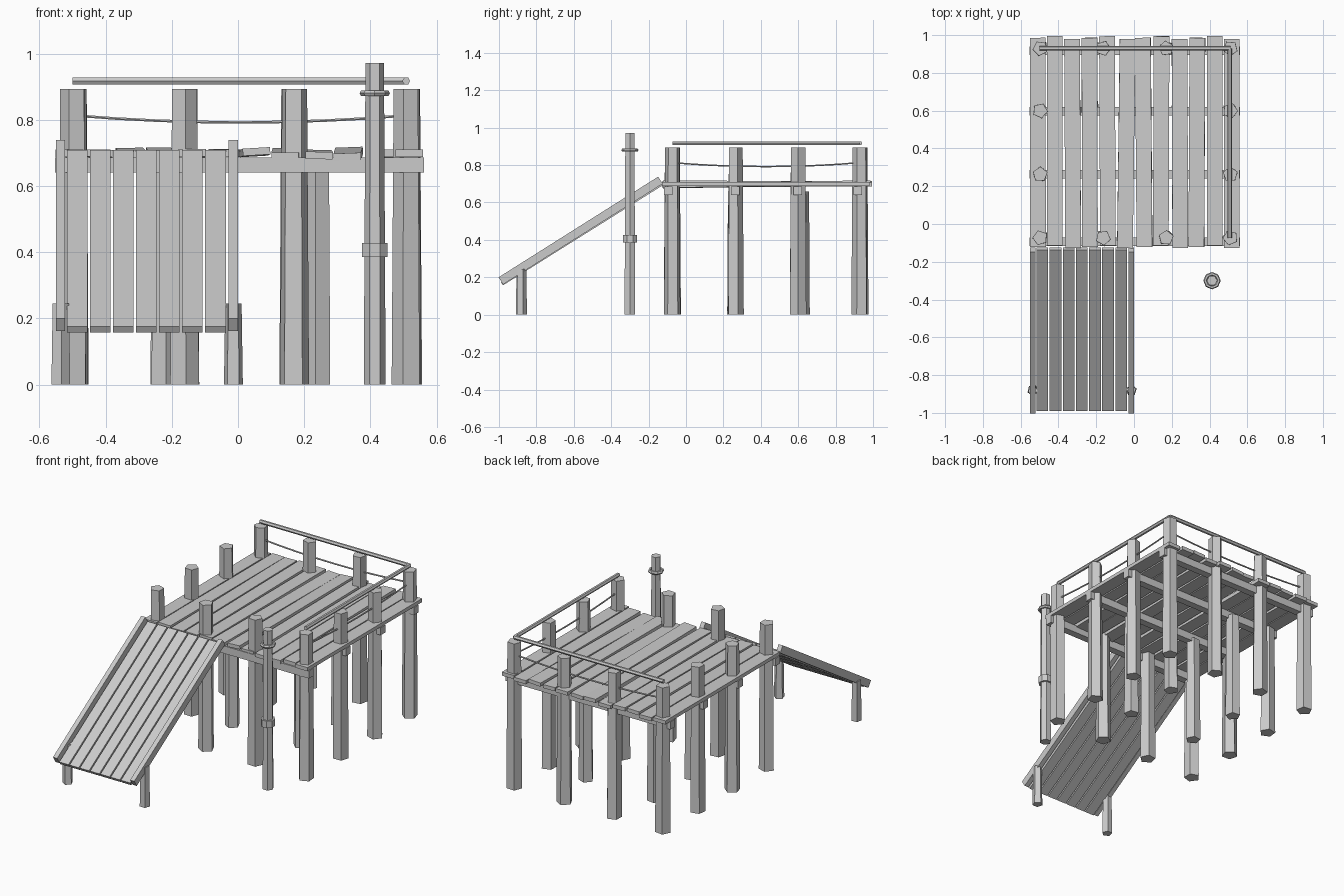
import bpy, math
from mathutils import Vector

if "Cube" in bpy.data.objects:
    bpy.data.objects.remove(bpy.data.objects["Cube"])


def finish(ob, name):
    ob.name = ob.data.name = name
    return ob


def post(name, x, y, top, r0, r1, sides=5, rot=0.0, bottom=0.0):
    bpy.ops.mesh.primitive_cone_add(vertices=sides, radius1=r0, radius2=r1, depth=top - bottom,
                                    location=(x, y, (top + bottom) / 2), rotation=(0, 0, rot))
    return finish(bpy.context.object, name)


def plank(name, a, b, width, thick, roll=0.0):
    """Box running from a to b (centre line); width is sideways."""
    a, b = Vector(a), Vector(b)
    d = b - a
    pitch = math.atan2(d.z, math.hypot(d.x, d.y))
    yaw = math.atan2(-d.x, d.y)
    bpy.ops.mesh.primitive_cube_add(size=1, location=(a + b) / 2, rotation=(pitch, roll, yaw))
    ob = bpy.context.object
    ob.scale = (width, d.length, thick)
    return finish(ob, name)


def tube(name, pts, r, res=1):
    cu = bpy.data.curves.new(name, 'CURVE')
    cu.dimensions = '3D'
    cu.bevel_depth = r
    cu.bevel_resolution = res
    cu.use_fill_caps = True
    sp = cu.splines.new('POLY')
    sp.points.add(len(pts) - 1)
    for p, q in zip(sp.points, pts):
        p.co = (*q, 1)
    sp.use_smooth = False
    ob = bpy.data.objects.new(name, cu)
    bpy.context.collection.objects.link(ob)
    return ob


# Support posts: outer ring rises above the deck, inner ones stop under it
xs = (-0.497, -0.163, 0.17, 0.51)
ys = (-0.073, 0.263, 0.6, 0.93)
for i, x in enumerate(xs):
    for j, y in enumerate(ys):
        inner = i in (1, 2) and j in (1, 2)
        if inner:
            x2 = -0.222 if i == 1 else 0.24
            post("inner_post", x2, y + 0.02 * (j == 2), 0.66, 0.043, 0.039, rot=i + j)
        else:
            post("outer_post", x, y, 0.893, 0.046, 0.04, rot=0.3 + 1.7 * i + 0.9 * j)

# Cross beams under the deck
for y in (-0.095, 0.263, 0.598, 0.918):
    plank("cross_beam", (-0.553, y, 0.663), (0.562, y, 0.663), 0.045, 0.046)

# Uneven deck planks: front x, back x, front z, back z, roll
deck = [
    (-0.508, -0.510, 0.699, 0.699, 0.0),
    (-0.420, -0.420, 0.699, 0.697, 0.02),
    (-0.322, -0.328, 0.697, 0.704, -0.02),
    (-0.233, -0.236, 0.696, 0.705, 0.02),
    (-0.138, -0.143, 0.700, 0.697, 0.0),
    (-0.048, -0.034, 0.699, 0.700, 0.03),
    (0.056, 0.047, 0.704, 0.700, -0.06),
    (0.142, 0.146, 0.690, 0.703, 0.0),
    (0.245, 0.241, 0.692, 0.698, 0.02),
    (0.330, 0.336, 0.688, 0.706, -0.04),
    (0.428, 0.428, 0.699, 0.697, 0.0),
    (0.518, 0.518, 0.699, 0.699, 0.0),
]
for k, (xf, xb, zf, zb, roll) in enumerate(deck):
    e = (0.0, 0.008, -0.006)[k % 3]
    plank("deck_plank", (xf, -0.122 + e, zf), (xb, 0.986 + e, zb), 0.083, 0.022, roll)

# Handrails on the back and right edges
tube("back_rail", [(-0.5, 0.93, 0.917), (0.51, 0.93, 0.917)], 0.012)
tube("right_rail", [(0.508, -0.073, 0.917), (0.508, 0.93, 0.917)], 0.012)

# Sagging ropes beneath the handrails
ts = [n / 8 for n in range(9)]
sag = [0.813 - 0.021 * (1 - (2 * t - 1) ** 2) for t in ts]
tube("back_rope", [(-0.497 + 1.007 * t, 0.93, z) for t, z in zip(ts, sag)], 0.0045)
tube("right_rope", [(0.51, -0.073 + 1.003 * t, z) for t, z in zip(ts, sag)], 0.0045)

# Ramp: seven boards, two side rails and two short legs
for k in range(7):
    x = -0.485 + 0.0695 * k
    plank("ramp_board", (x, -0.984, 0.166), (x, -0.131, 0.700), 0.062, 0.021)
for x in (-0.536, -0.014):
    plank("ramp_side", (x, -0.990, 0.181), (x, -0.137, 0.719), 0.028, 0.045)
    post("ramp_leg", x, -0.88, 0.245, 0.03, 0.026, rot=x)

# Mooring post with a rope ring and a band
post("mooring_post", 0.413, -0.3, 0.972, 0.033, 0.028, sides=6, rot=math.pi / 6)
post("mooring_band", 0.413, -0.3, 0.427, 0.041, 0.041, sides=8, rot=math.pi / 8, bottom=0.385)
bpy.ops.mesh.primitive_torus_add(location=(0.413, -0.3, 0.88), major_radius=0.036, minor_radius=0.010,
                                 major_segments=8, minor_segments=6)
finish(bpy.context.object, "mooring_ring")
